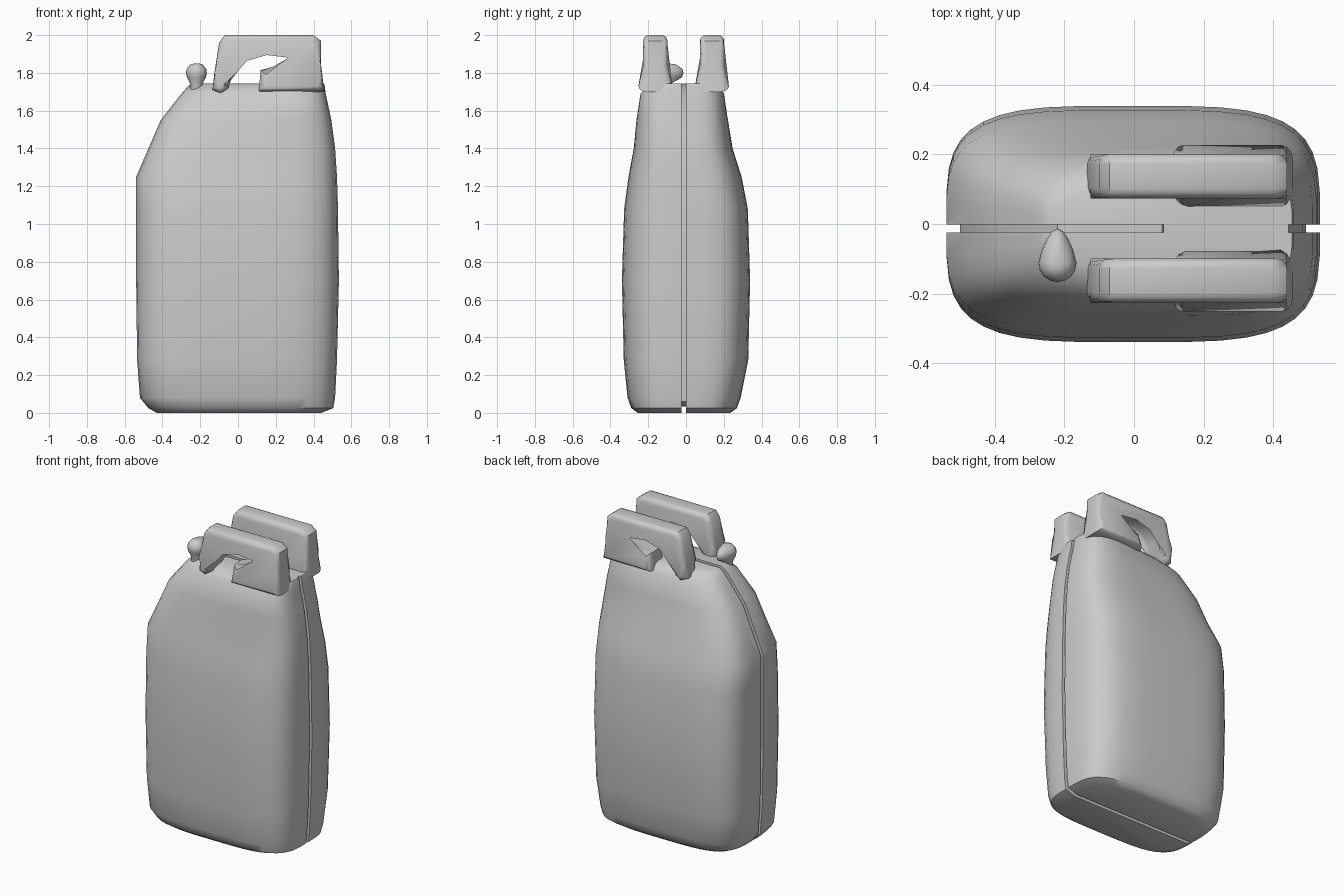
import bpy, bmesh
from math import cos, sin, pi, copysign

if "Cube" in bpy.data.objects:
    bpy.data.objects.remove(bpy.data.objects["Cube"])

MID = -0.0125  # plane between the two halves


def finish(bm, name, angle=40):
    bmesh.ops.recalc_face_normals(bm, faces=bm.faces)
    me = bpy.data.meshes.new(name)
    bm.to_mesh(me)
    bm.free()
    ob = bpy.data.objects.new(name, me)
    bpy.context.collection.objects.link(ob)
    if angle:
        smooth(ob, angle)
    return ob


def smooth(ob, angle):
    bpy.ops.object.select_all(action='DESELECT')
    ob.select_set(True)
    bpy.context.view_layer.objects.active = ob
    bpy.ops.object.shade_smooth_by_angle(angle=angle * pi / 180)


def loft(rings):
    bm = bmesh.new()
    vs = [[bm.verts.new(p) for p in r] for r in rings]
    n = len(vs[0])
    for a, b in zip(vs, vs[1:]):
        for i in range(n):
            j = (i + 1) % n
            bm.faces.new((a[i], a[j], b[j], b[i]))
    bm.faces.new(vs[0][::-1])
    bm.faces.new(vs[-1])
    return bm


# Container body: rounded-box sections (z, left x, right x, half depth, y centre, left taper)
sections = [
    (0.00, -0.43, 0.44, 0.245, -0.01, 0),
    (0.025, -0.475, 0.505, 0.28, -0.01, 0),
    (0.08, -0.52, 0.515, 0.30, -0.01, 0),
    (0.28, -0.535, 0.525, 0.33, 0, 0),
    (0.70, -0.54, 0.535, 0.34, 0, 0),
    (1.08, -0.54, 0.53, 0.328, 0, 0),
    (1.25, -0.54, 0.525, 0.30, -0.005, 0),
    (1.40, -0.475, 0.515, 0.265, -0.015, 0.03),
    (1.55, -0.41, 0.495, 0.252, -0.02, 0.1),
    (1.69, -0.30, 0.465, 0.24, -0.02, 0.25),
    (1.73, -0.265, 0.46, 0.21, -0.015, 0.35),
    (1.745, -0.24, 0.455, 0.17, -0.0125, 0.4),
]
N, E = 40, 2 / 3.85
rings = []
for z, xl, xr, w, yc, taper in sections:
    ring = []
    for i in range(N):
        a = 2 * pi * (i + 0.5) / N
        c = copysign(abs(cos(a)) ** E, cos(a))
        s = copysign(abs(sin(a)) ** E, sin(a))
        ring.append(((xl + xr) / 2 + c * (xr - xl) / 2,
                     yc + s * w * (1 - taper * (1 - c) / 2), z))
    rings.append(ring)
body = finish(loft(rings), "container_body", None)

# Seam groove running round the middle of the body
inner = [(0.08, 1.70), (-0.22, 1.70), (-0.37, 1.53), (-0.50, 1.23), (-0.50, 0.3),
         (-0.48, 0.1), (-0.42, 0.035), (0.42, 0.035), (0.475, 0.06), (0.49, 0.3),
         (0.495, 0.7), (0.485, 1.25), (0.455, 1.5), (0.42, 1.70)]
bm = bmesh.new()
y0 = MID - 0.0115
a = [bm.verts.new((x, y0, z)) for x, z in inner]
b = [bm.verts.new((x * 1.3, y0, 0.9 + (z - 0.9) * 1.3)) for x, z in inner]
for i in range(len(a) - 1):
    bm.faces.new((a[i], a[i + 1], b[i + 1], b[i]))
res = bmesh.ops.extrude_face_region(bm, geom=bm.faces[:], use_keep_orig=True)
for v in res["geom"]:
    if isinstance(v, bmesh.types.BMVert):
        v.co.y += 0.023
cutter = finish(bm, "groove_cutter", None)
cutter.hide_render = True
mod = body.modifiers.new("groove", 'BOOLEAN')
mod.operation = 'DIFFERENCE'
mod.solver = 'EXACT'
mod.object = cutter
bpy.context.view_layer.objects.active = body
bpy.ops.object.modifier_apply(modifier=mod.name)
bpy.data.objects.remove(cutter)
smooth(body, 40)

# Pair of handles: side profile with rounded rims and a flared rear foot
profile = [(-0.135, 1.71), (-0.125, 1.80), (-0.10, 1.96), (-0.07, 2.0), (0.40, 2.0),
           (0.44, 1.97), (0.44, 1.84), (0.457, 1.70), (0.11, 1.70), (0.12, 1.815),
           (0.28, 1.85), (0.30, 1.88), (0.275, 1.91), (0.15, 1.925), (0.03, 1.89),
           (-0.03, 1.82), (-0.05, 1.72), (-0.09, 1.69)]
H = 0.064
for side, label in ((1, "back"), (-1, "front")):
    yc = MID + side * 0.15
    bm = loft([[(x, yc - H, z) for x, z in profile], [(x, yc + H, z) for x, z in profile]])
    rim = [e for e in bm.edges if abs(e.verts[0].co.y - e.verts[1].co.y) < 1e-5]
    bmesh.ops.bevel(bm, geom=rim, offset=0.03, segments=3, profile=0.5,
                    affect='EDGES', clamp_overlap=False)
    for v in bm.verts:
        if v.co.x > 0.09 and v.co.z < 1.78:
            v.co.y = yc + (v.co.y - yc) * 1.4
    finish(bm, label + "_handle", 50)

# Spout cap with a pointed lever toward the back
cx, cy = -0.22, -0.112
rings = []
for r, z in ((0.035, 1.68), (0.034, 1.745), (0.05, 1.775), (0.055, 1.80),
             (0.052, 1.82), (0.033, 1.845), (0.012, 1.85)):
    ring = []
    for i in range(16):
        t = 2 * pi * i / 16
        x, y = r * cos(t), r * sin(t)
        if y > 0 and z > 1.75:
            x, y = x * (1 - 0.3 * sin(t)), y * 1.8
        ring.append((cx + x, cy + y, z))
    rings.append(ring)
finish(loft(rings), "spout_cap", 50)
